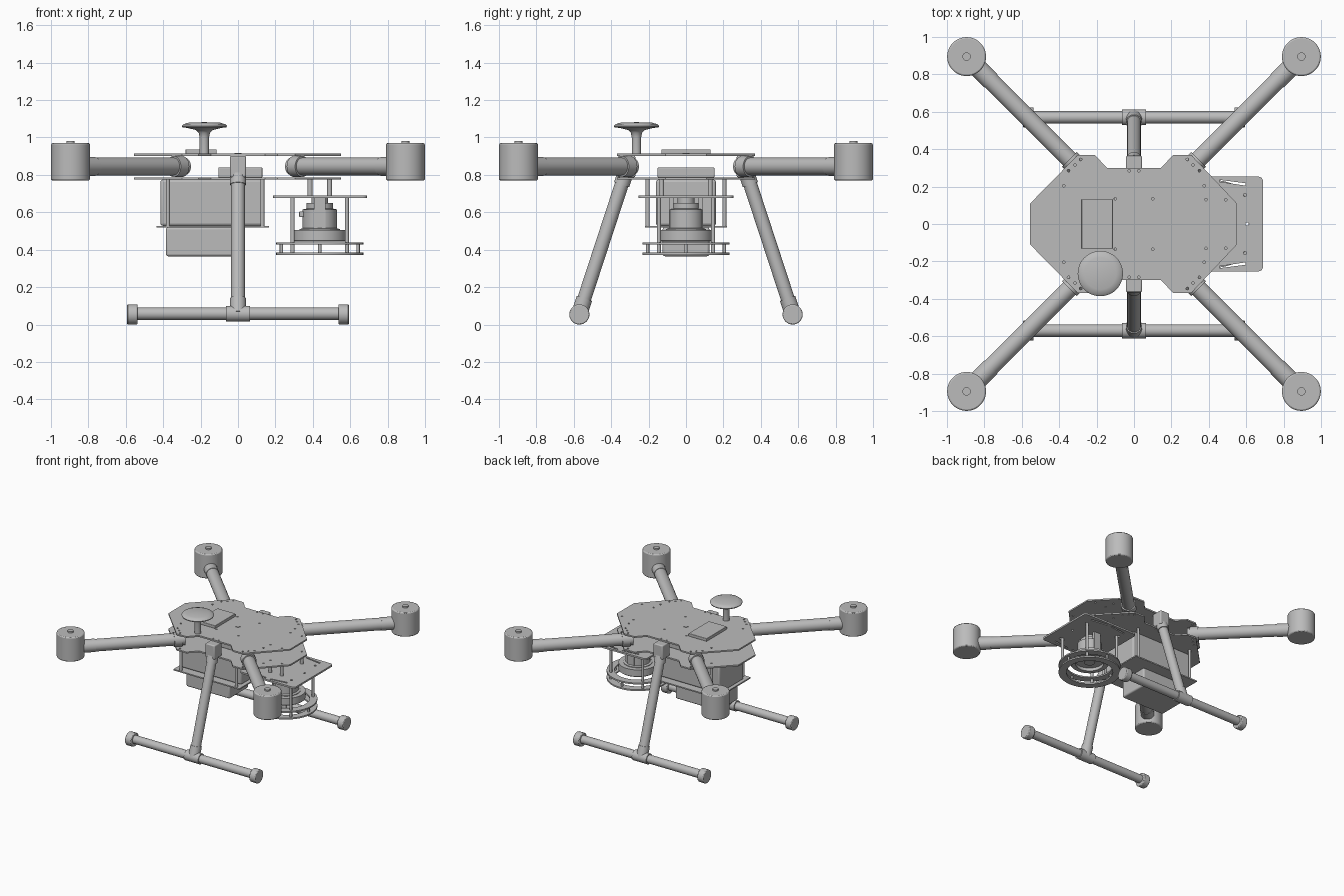
import bpy, math
from mathutils import Vector

cube = bpy.data.objects.get("Cube")
if cube:
    bpy.data.objects.remove(cube)

GREY = (0.5, 0.5, 0.5, 1)
grey = bpy.data.materials.new("plain grey")
grey.use_nodes = True
grey.diffuse_color = GREY
grey.node_tree.nodes["Principled BSDF"].inputs["Base Color"].default_value = GREY
SIGNS = (-1, 1)


def finish(obj, name, smooth=True):
    obj.name = name
    obj.data.materials.clear()
    obj.data.materials.append(grey)
    bpy.ops.object.select_all(action='DESELECT')
    obj.select_set(True)
    bpy.context.view_layer.objects.active = obj
    if smooth:
        bpy.ops.object.shade_smooth_by_angle(angle=math.radians(35))
    return obj


def box(name, lo, hi, bevel=0.0):
    lo, hi = Vector(lo), Vector(hi)
    bpy.ops.mesh.primitive_cube_add(size=1, location=(lo + hi) / 2)
    obj = bpy.context.object
    obj.scale = hi - lo
    bpy.ops.object.transform_apply(location=False, rotation=False)
    if bevel:
        mod = obj.modifiers.new("rounded edges", 'BEVEL')
        mod.width, mod.segments = bevel, 3
    return finish(obj, name, bool(bevel))


def tube(name, start, end, radius, sides=32, bevel=0.0):
    start, end = Vector(start), Vector(end)
    axis = end - start
    bpy.ops.mesh.primitive_cylinder_add(vertices=sides, radius=radius, depth=axis.length,
                                        location=(start + end) / 2)
    obj = bpy.context.object
    obj.rotation_euler = axis.to_track_quat('Z', 'Y').to_euler()
    if bevel:
        mod = obj.modifiers.new("rounded rim", 'BEVEL')
        mod.width, mod.segments, mod.limit_method = bevel, 2, 'ANGLE'
    return finish(obj, name)


def lathe(name, profile, centre, steps=48):
    mesh = bpy.data.meshes.new(name)
    mesh.from_pydata([(r, 0, z) for r, z in profile], [(i, i + 1) for i in range(len(profile) - 1)], [])
    obj = bpy.data.objects.new(name, mesh)
    bpy.context.collection.objects.link(obj)
    obj.location = centre
    mod = obj.modifiers.new("spin", 'SCREW')
    mod.steps = mod.render_steps = steps
    mod.use_merge_vertices = True
    mod.use_normal_calculate = True
    bpy.context.view_layer.objects.active = obj
    bpy.ops.object.modifier_apply(modifier="spin")
    return finish(obj, name)


def circle(x, y, radius, sides=12):
    return [(x + radius * math.cos(math.tau * i / sides), y + radius * math.sin(math.tau * i / sides))
            for i in range(sides)]


def plate(name, loops, bottom, top):
    # The first loop is the outline, the others are holes
    curve = bpy.data.curves.new(name, 'CURVE')
    curve.dimensions, curve.fill_mode = '2D', 'BOTH'
    curve.extrude = (top - bottom) / 2
    for loop in loops:
        spline = curve.splines.new('POLY')
        spline.points.add(len(loop) - 1)
        for point, (x, y) in zip(spline.points, loop):
            point.co = (x, y, 0, 1)
        spline.use_cyclic_u = True
    obj = bpy.data.objects.new(name, curve)
    bpy.context.collection.objects.link(obj)
    obj.location.z = (top + bottom) / 2
    bpy.ops.object.select_all(action='DESELECT')
    obj.select_set(True)
    bpy.context.view_layer.objects.active = obj
    bpy.ops.object.convert(target='MESH')
    return finish(bpy.context.object, name)


# Frame plates with screw holes
half = [(-0.555, 0.11), (-0.30, 0.37), (-0.21, 0.37), (-0.145, 0.30),
        (0.145, 0.30), (0.21, 0.37), (0.305, 0.37), (0.55, 0.11)]
outline = half + [(x, -y) for x, y in reversed(half)]
screws = [(-0.025, 0.285), (0.025, 0.285), (0.1, 0.135), (-0.1, 0.135), (0.385, 0.13), (0.49, 0.13),
          (0.375, 0.205), (-0.375, 0.205), (0.35, 0.285), (-0.35, 0.285),
          (0.315, 0.315), (-0.315, 0.315), (0.285, 0.345), (-0.285, 0.345)]
holes = [circle(x, s * y, 0.007) for x, y in screws for s in SIGNS]
plate("top_plate", [outline] + holes, 0.902, 0.914)
plate("bottom_plate", [outline] + holes, 0.775, 0.787)
tube("centre_screw", (0, 0, 0.90), (0, 0, 0.918), 0.02)

# Arms with sockets, collars and motors
for sx in SIGNS:
    for sy in SIGNS:
        def along(d, z=0.845):
            return (sx * d, sy * d, z)
        tube("arm", along(0.285), along(0.87), 0.047)
        tube("arm_socket", along(0.30), along(0.345), 0.056)
        tube("arm_collar", along(0.765), along(0.86), 0.050)
        tube("motor", along(0.895, 0.77), along(0.895, 0.97), 0.104, 48, 0.008)
        tube("motor_shaft", along(0.895, 0.96), along(0.895, 0.982), 0.022)

# Landing gear
for s in SIGNS:
    hip, foot = Vector((0, s * 0.327, 0.80)), Vector((0, s * 0.57, 0.058))
    box("leg_bracket", (-0.043, s * 0.318 - 0.047, 0.787), (0.043, s * 0.318 + 0.047, 0.902), 0.008)
    tube("leg", hip, foot, 0.037)
    tube("leg_upper_sleeve", hip, hip.lerp(foot, 0.07), 0.043)
    tube("leg_lower_sleeve", hip.lerp(foot, 0.89), foot, 0.043)
    tube("skid_tee", (-0.065, foot.y, 0.058), (0.065, foot.y, 0.058), 0.042)
    tube("skid", (-0.57, foot.y, 0.058), (0.57, foot.y, 0.058), 0.033)
    for sx in SIGNS:
        tube("skid_cap", (sx * 0.537, foot.y, 0.054), (sx * 0.593, foot.y, 0.054), 0.054, 32, 0.006)

# Antenna and electronics
lathe("antenna", [(0, 1.082), (0.085, 1.079), (0.112, 1.071), (0.121, 1.062), (0.119, 1.055), (0.09, 1.051),
                  (0.045, 1.04), (0.03, 1.025), (0.025, 1.0), (0.025, 0.912)], (-0.18, -0.265, 0))
box("receiver", (-0.28, -0.132, 0.912), (-0.115, 0.132, 0.937), 0.004)
box("flight_controller", (-0.105, -0.152, 0.786), (0.13, 0.152, 0.84), 0.005)

# Battery, its tray and the lower pack
box("battery", (-0.415, -0.16, 0.528), (0.142, 0.16, 0.775), 0.014)
box("battery_tray", (-0.435, -0.218, 0.518), (0.165, 0.218, 0.528))
for x in (-0.375, 0.13):
    for s in SIGNS:
        tube("tray_post", (x, s * 0.205, 0.52), (x, s * 0.205, 0.778), 0.011, 12)
box("lower_pack", (-0.385, -0.125, 0.365), (0.01, 0.125, 0.52), 0.012)

# Camera mount plate with slots
CX = 0.437
corners = [(0.188, -0.253, 180), (0.69, -0.253, 270), (0.69, 0.253, 0), (0.188, 0.253, 90)]
mount = []
for x, y, a in corners:
    cx, cy = x - math.copysign(0.025, x - CX), y - math.copysign(0.025, y)
    mount += [(cx + 0.025 * math.cos(math.radians(a + k * 18)), cy + 0.025 * math.sin(math.radians(a + k * 18)))
              for k in range(6)]
slots = []
for sx in SIGNS:
    for sy in SIGNS:
        slots.append([(CX + sx * x, sy * y) for x, y in
                      ((0.02, 0.236), (0.02, 0.226), (0.16, 0.205), (0.16, 0.218))])
mount_holes = [circle(x, s * 0.155, 0.009) for x in (0.28, 0.594) for s in SIGNS] + [circle(0.605, 0, 0.009)]
plate("mount_plate", [mount] + slots + mount_holes, 0.676, 0.69)
for x in (0.385, 0.49):
    for s in SIGNS:
        tube("mount_post", (x, s * 0.13, 0.685), (x, s * 0.13, 0.78), 0.013, 16)

# Guard rings and their posts
for z in (0.372, 0.427):
    plate("guard_ring", [circle(CX, 0, 0.233, 64), circle(CX, 0, 0.175, 64)], z, z + 0.012)
for i in range(4):
    a = math.radians(45 + 90 * i)
    x, y = CX + 0.205 * math.cos(a), 0.205 * math.sin(a)
    tube("guard_post", (x, y, 0.374), (x, y, 0.68), 0.011, 16)
    tube("guard_spacer", (CX + 0.205 * math.sin(a + 0.785), 0.205 * math.cos(a + 0.785), 0.38),
         (CX + 0.205 * math.sin(a + 0.785), 0.205 * math.cos(a + 0.785), 0.43), 0.009, 12)

# Sensor hanging inside the guard
lathe("sensor_ring", [(0.105, 0.445), (0.14, 0.445), (0.145, 0.45), (0.145, 0.505), (0.105, 0.505),
                      (0.105, 0.445)], (CX, 0, 0))
lathe("sensor_body", [(0, 0.455), (0.04, 0.455), (0.04, 0.47), (0.108, 0.47), (0.108, 0.51), (0.092, 0.515),
                      (0.092, 0.615), (0.07, 0.62), (0.07, 0.65), (0.045, 0.65), (0.045, 0.68), (0, 0.68)],
      (CX, 0, 0))
box("sensor_plug", (CX - 0.11, -0.03, 0.575), (CX - 0.08, 0.03, 0.605), 0.004)
for s in SIGNS:
    box("sensor_bracket", (CX - 0.03, s * 0.08 - 0.012, 0.50), (CX + 0.03, s * 0.08 + 0.012, 0.68))
